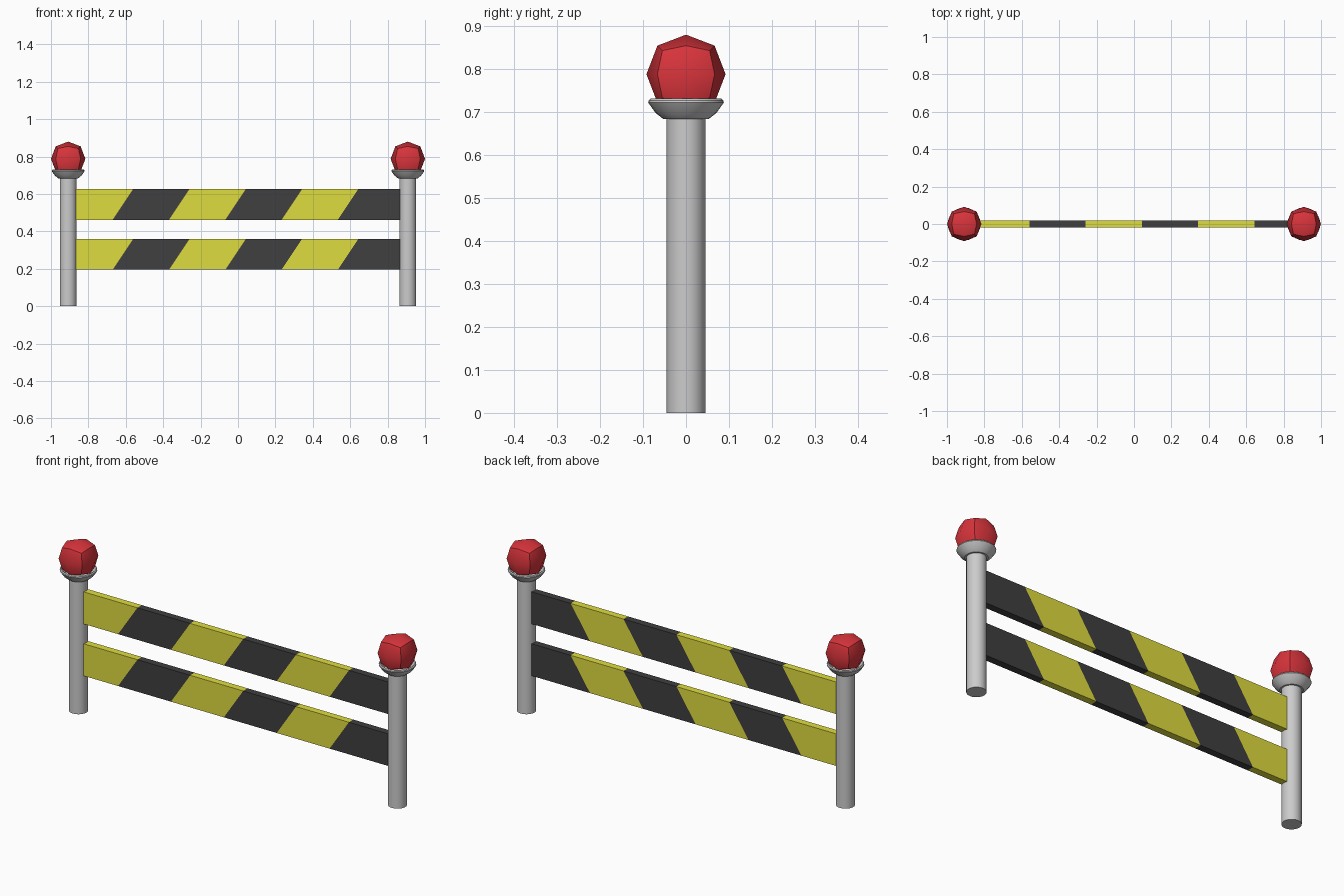
import bpy, bmesh, math
from mathutils import Matrix, Vector

if "Cube" in bpy.data.objects:
    bpy.data.objects.remove(bpy.data.objects["Cube"])

POST_X = 0.908


def material(name, rgb):
    m = bpy.data.materials.new(name)
    m.diffuse_color = (*rgb, 1)
    m.use_nodes = True
    m.node_tree.nodes["Principled BSDF"].inputs["Base Color"].default_value = m.diffuse_color
    return m


yellow = material("yellow_paint", (0.74, 0.72, 0.05))
black = material("black_paint", (0.05, 0.05, 0.05))
red = material("red_lamp", (0.70, 0.035, 0.045))


def finish(bm, name, mats=(), loc=(0, 0, 0)):
    bmesh.ops.recalc_face_normals(bm, faces=bm.faces)
    me = bpy.data.meshes.new(name)
    bm.to_mesh(me)
    bm.free()
    for m in mats:
        me.materials.append(m)
    ob = bpy.data.objects.new(name, me)
    ob.location = loc
    bpy.context.collection.objects.link(ob)
    return ob


def smooth(ob, angle=35):
    bpy.ops.object.select_all(action='DESELECT')
    ob.select_set(True)
    bpy.context.view_layer.objects.active = ob
    bpy.ops.object.shade_smooth_by_angle(angle=math.radians(angle))


def post(name, x):
    bm = bmesh.new()
    bmesh.ops.create_cone(bm, cap_ends=True, segments=24, radius1=0.045, radius2=0.045,
                          depth=0.69, matrix=Matrix.Translation((0, 0, 0.345)))
    smooth(finish(bm, name, loc=(x, 0, 0)))


def cup(name, x):
    # dish profile: underside, rounded flank, rim, shallow recess
    profile = [(0, 0.684), (0.053, 0.684), (0.071, 0.698), (0.088, 0.722), (0.087, 0.727),
               (0.082, 0.731), (0.076, 0.727), (0.062, 0.712), (0, 0.712)]
    bm = bmesh.new()
    vs = [bm.verts.new((r, 0, z)) for r, z in profile]
    es = [bm.edges.new(p) for p in zip(vs, vs[1:])]
    bmesh.ops.spin(bm, geom=vs + es, cent=(0, 0, 0), axis=(0, 0, 1),
                   angle=math.tau, steps=24, use_duplicate=False)
    bmesh.ops.remove_doubles(bm, verts=bm.verts, dist=1e-5)
    smooth(finish(bm, name, loc=(x, 0, 0)))


def lamp(name, x):
    # rounded cube: each side split in 2x2, points pushed out to a ball
    bm = bmesh.new()
    bmesh.ops.create_cube(bm, size=2)
    bmesh.ops.subdivide_edges(bm, edges=bm.edges[:], cuts=1, use_grid_fill=True)
    reach = {1: 0.092, 2: 0.0665, 3: 0.055}
    rank = {v: sum(abs(c) > 0.5 for c in v.co) for v in bm.verts}
    for f in bm.faces:
        f.smooth = True
    for e in bm.edges:
        e.smooth = min(rank[v] for v in e.verts) < 2
    for v in bm.verts:
        v.co = Vector([round(c) for c in v.co]) * reach[rank[v]]
    finish(bm, name, [red], (x, 0, 0.788))


def striped_bar(name, z0, z1):
    # slanted cross-sections divide the bar into alternating stripes
    half, thick, slant = 0.868, 0.018, 0.055
    cuts = [(-half, -half)]
    for i in range(5):
        mid = -0.615 + 0.301 * i
        cuts.append((mid - slant, mid + slant))
    cuts.append((half, half))
    bm = bmesh.new()
    rings = [[bm.verts.new(p) for p in ((b, -thick, z0), (b, thick, z0),
                                        (t, thick, z1), (t, -thick, z1))] for b, t in cuts]
    for i, (r, s) in enumerate(zip(rings, rings[1:])):
        for k in range(4):
            f = bm.faces.new((r[k], r[(k + 1) % 4], s[(k + 1) % 4], s[k]))
            f.material_index = i % 2
    bm.faces.new(rings[0]).material_index = 0
    bm.faces.new(rings[-1]).material_index = 1
    finish(bm, name, [yellow, black])


# posts with lamp cups and lamps
for side, sx in (("left", -1), ("right", 1)):
    post(side + "_post", sx * POST_X)
    cup(side + "_lamp_cup", sx * POST_X)
    lamp(side + "_lamp", sx * POST_X)

# warning bars
striped_bar("upper_bar", 0.462, 0.627)
striped_bar("lower_bar", 0.195, 0.36)
